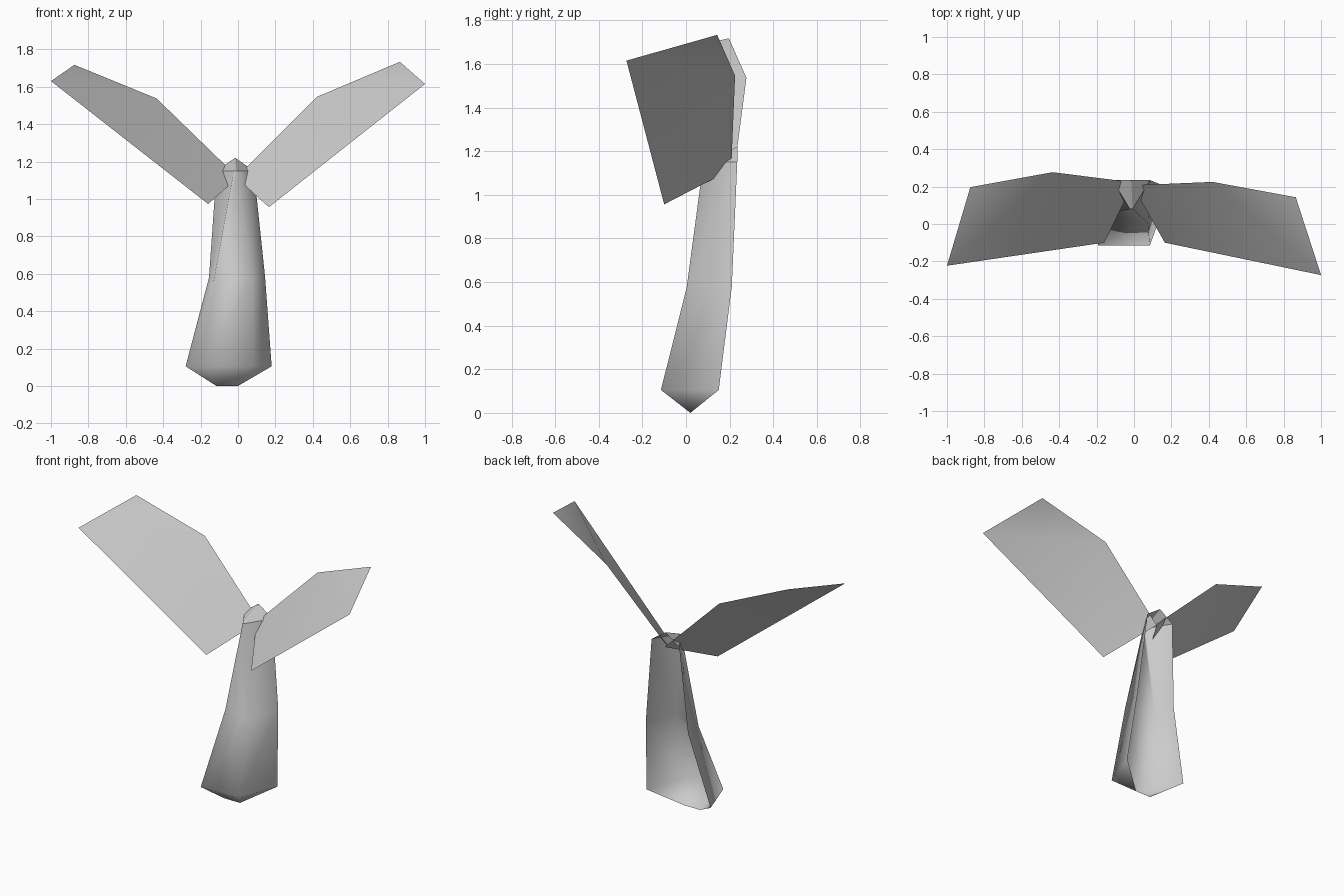
import bpy

if "Cube" in bpy.data.objects:
    bpy.data.objects.remove(bpy.data.objects["Cube"])

grey = bpy.data.materials.new("plain grey")
grey.diffuse_color = (0.6, 0.6, 0.6, 1)
grey.use_nodes = True
grey.node_tree.nodes["Principled BSDF"].inputs["Base Color"].default_value = grey.diffuse_color


def make(name, verts, faces, smooth=True):
    mesh = bpy.data.meshes.new(name)
    mesh.from_pydata(verts, [], faces)
    mesh.materials.append(grey)
    obj = bpy.data.objects.new(name, mesh)
    bpy.context.collection.objects.link(obj)
    bpy.context.view_layer.objects.active = obj
    obj.select_set(True)
    if smooth:
        bpy.ops.object.shade_smooth_by_angle(angle=1.5)
    obj.select_set(False)
    return obj


# Hollow stalk, open at the back: rings of back-left, front-left, front-right, back-right
rings = [
    [(-.28, .145, .105), (-.19, -.115, .105), (.085, -.115, .105), (.18, .15, .105)],
    [(-.155, .2, .58), (-.13, .055, .565), (.075, .003, .575), (.145, .21, .58)],
    [(-.115, .235, 1.15), (-.022, .08, 1.15), (-.008, .08, 1.15), (.085, .235, 1.15)],
]
verts = [p for r in rings for p in r]
faces = []
for k in range(len(rings) - 1):
    for i in range(3):
        a = 4 * k + i
        faces.append((a, a + 1, a + 5, a + 4))
# Wedge-shaped foot
verts += [(-.115, .02, 0), (0, .02, 0)]
faces += [(1, 12, 13, 2), (2, 13, 3), (0, 12, 1)]
make("stalk", verts, faces)

# Small sloped cap on top of the stalk
make("cap", rings[2] + [(-.015, .235, 1.22)],
     [(0, 1, 4), (1, 2, 4), (2, 3, 4)], False)

# Two thin folded leaves: outer corner, tip, shoulder, root inside the stalk, lower corner
make("left_leaf", [(-1, -.223, 1.63), (-.875, .197, 1.717), (-.435, .277, 1.537),
                   (0, .222, 1.115), (-.16, -.1, .973)],
     [(0, 2, 1), (0, 4, 2), (4, 3, 2)])
make("right_leaf", [(1, -.273, 1.615), (.865, .143, 1.733), (.42, .225, 1.545),
                    (-.01, .207, 1.115), (.165, -.1, .956)],
     [(0, 1, 2), (0, 2, 4), (2, 3, 4)])
